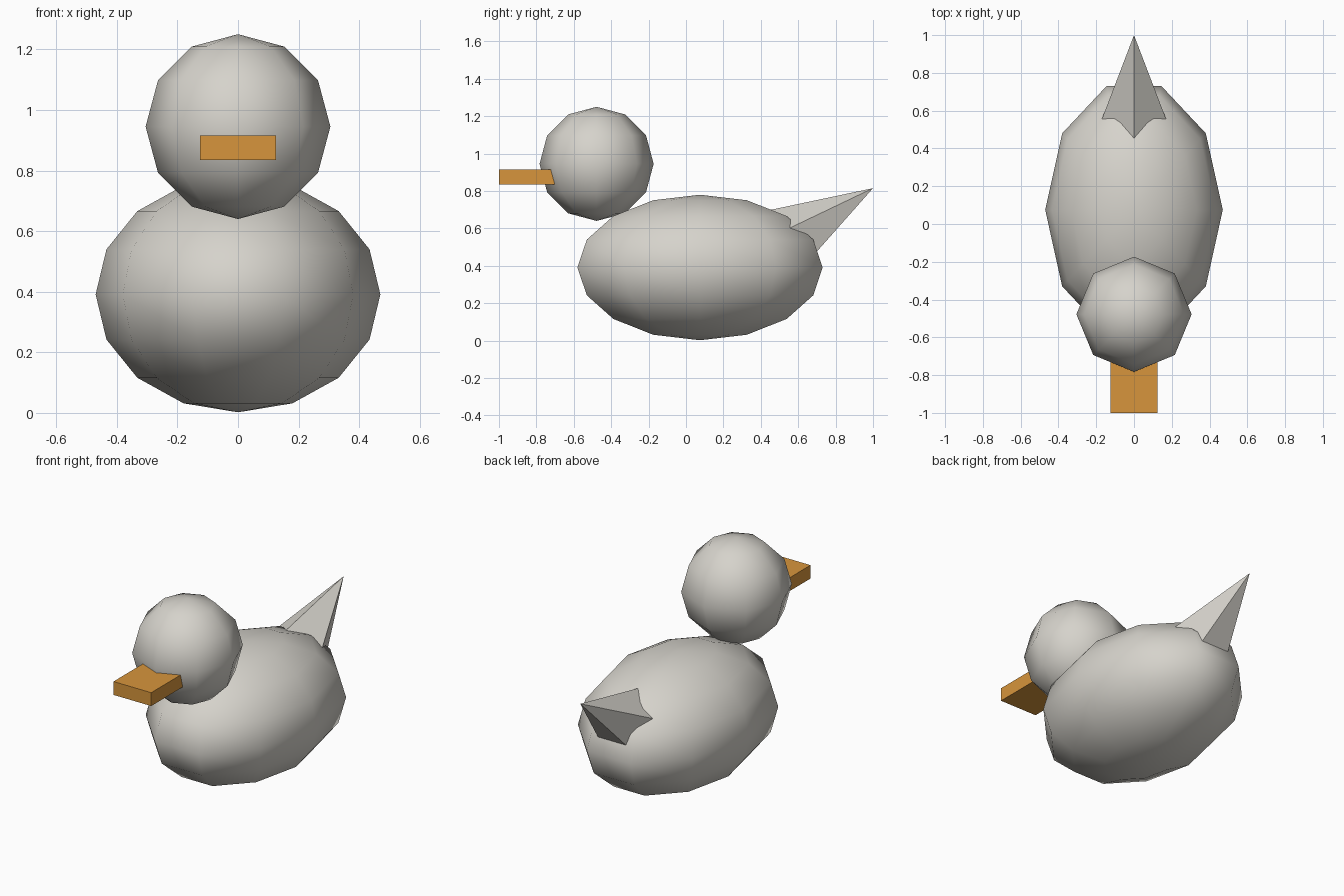
import bpy
import bmesh
import math
from mathutils import Matrix, Vector

cube = bpy.data.objects.get("Cube")
if cube:
    bpy.data.objects.remove(cube, do_unlink=True)


def make_material(name, color):
    mat = bpy.data.materials.new(name)
    mat.use_nodes = True
    mat.diffuse_color = color
    mat.node_tree.nodes["Principled BSDF"].inputs["Base Color"].default_value = color
    return mat


def add_object(name, bm, mat, smooth):
    bmesh.ops.recalc_face_normals(bm, faces=bm.faces)
    for face in bm.faces:
        face.smooth = smooth
    mesh = bpy.data.meshes.new(name)
    bm.to_mesh(mesh)
    bm.free()
    mesh.materials.append(mat)
    obj = bpy.data.objects.new(name, mesh)
    bpy.context.collection.objects.link(obj)
    return obj


def lathe(profile, sides):
    """Turn (radius, height) points around z, starting on +x."""
    bm = bmesh.new()
    verts = [bm.verts.new((r, 0, z)) for r, z in profile]
    edges = [bm.edges.new(pair) for pair in zip(verts, verts[1:])]
    bmesh.ops.spin(bm, geom=verts + edges, cent=(0, 0, 0), axis=(0, 0, 1),
                   angle=math.tau, steps=sides, use_duplicate=False)
    bmesh.ops.remove_doubles(bm, verts=bm.verts, dist=0.0005)
    return bm


def ellipsoid(name, center, radii, sides, rings, mat):
    arc = [(math.sin(math.pi * i / rings), math.cos(math.pi * i / rings))
           for i in range(rings + 1)]
    bm = lathe(arc, sides)
    bm.transform(Matrix.Translation(center) @ Matrix.Diagonal((*radii, 1)))
    return add_object(name, bm, mat, True)


plumage = make_material("pale grey plumage", (0.67, 0.65, 0.60, 1))
orange = make_material("orange beak", (0.68, 0.30, 0.045, 1))

# Body and head: coarse, smooth-shaded ellipsoids
ellipsoid("body", (0, 0.075, 0.391), (0.47, 0.689, 0.389), 10, 8, plumage)
ellipsoid("head", (0, -0.478, 0.945), (0.305, 0.305, 0.305), 8, 6, plumage)

# Tail: five-sided cone pointing back and up, one edge on top
tilt = math.radians(32)
length = 0.6
axis = Vector((0, math.cos(tilt), math.sin(tilt)))
upward = Vector((0, -math.sin(tilt), math.cos(tilt)))
frame = Matrix((upward, axis.cross(upward), axis)).transposed().to_4x4()
tail = lathe([(0, -length), (length * 0.365, -length), (0, 0)], 5)
tail.transform(Matrix.Translation((0, 1, 0.815)) @ frame)
add_object("tail", tail, plumage, False)

# Beak: flat box set into the head
beak = bmesh.new()
bmesh.ops.create_cube(beak, size=1)
beak.transform(Matrix.Translation((0, -0.8, 0.875)) @ Matrix.Diagonal((0.25, 0.4, 0.08, 1)))
add_object("beak", beak, orange, False)
